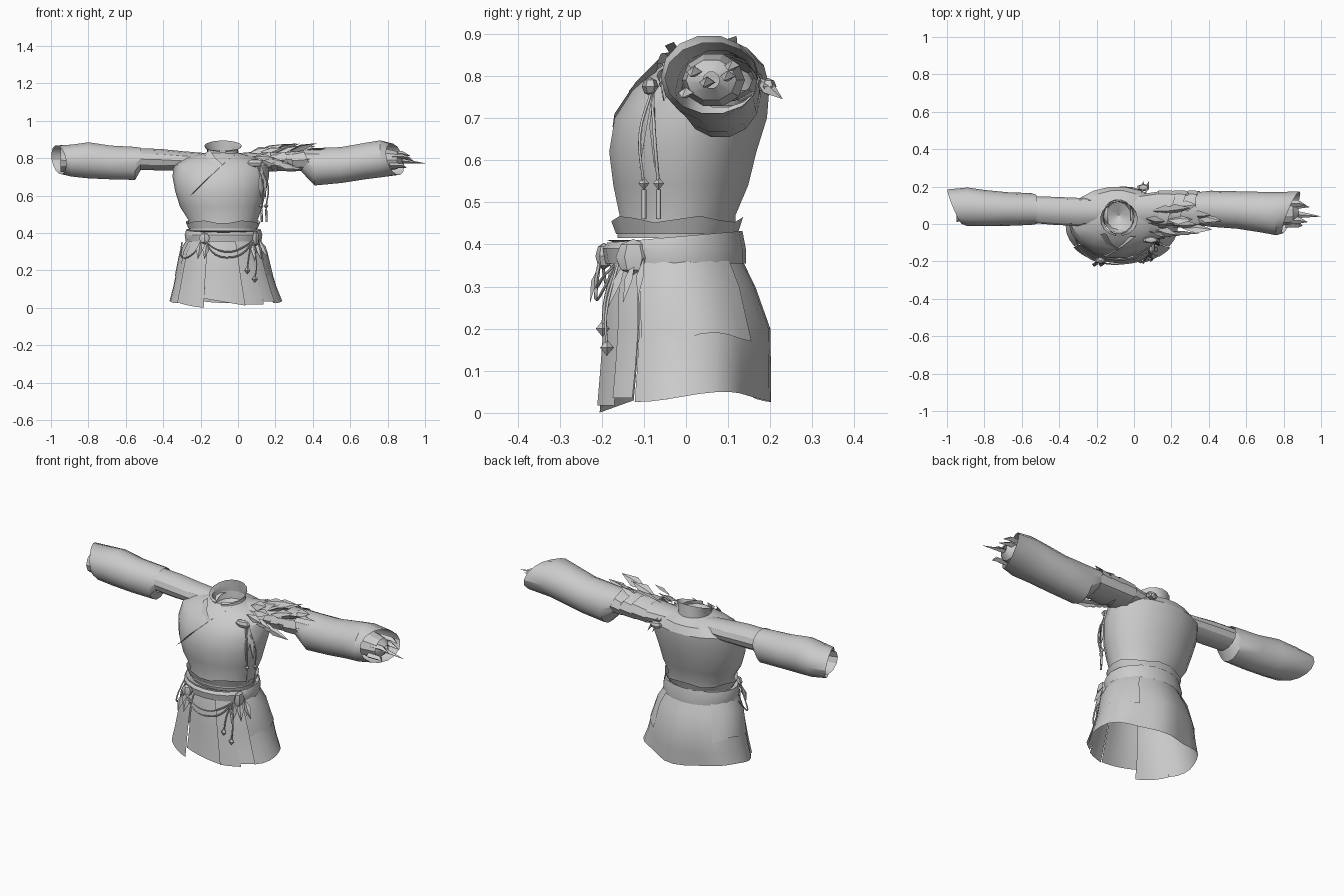
import bpy, bmesh, math, random
from mathutils import Vector

old = bpy.data.objects.get("Cube")
if old:
    bpy.data.objects.remove(old, do_unlink=True)
random.seed(4)

cloth = bpy.data.materials.new("grey cloth")
cloth.use_nodes = True
GREY = (0.6, 0.6, 0.6, 1)
cloth.diffuse_color = GREY
cloth.node_tree.nodes["Principled BSDF"].inputs["Base Color"].default_value = GREY


def finish(name, bm, angle=30):
    bmesh.ops.recalc_face_normals(bm, faces=bm.faces)
    mesh = bpy.data.meshes.new(name)
    bm.to_mesh(mesh)
    bm.free()
    obj = bpy.data.objects.new(name, mesh)
    bpy.context.collection.objects.link(obj)
    mesh.materials.append(cloth)
    bpy.ops.object.select_all(action="DESELECT")
    obj.select_set(True)
    bpy.context.view_layer.objects.active = obj
    bpy.ops.object.shade_smooth_by_angle(angle=math.radians(angle))


def loft(name, axis, rings, start=0, end=360, steps=20, grow=0, taper=0, hem=None, fold=None):
    """Skin oval rings, each given as position, then low and high on both cross axes."""
    bm = bmesh.new()
    closed = end - start == 360
    rows = []
    for r, (pos, lo, hi, low, high) in enumerate(rings):
        row = []
        t = r / (len(rings) - 1)
        squeeze = taper * t
        for i in range(steps if closed else steps + 1):
            a = math.radians(start + squeeze + (end - start - 2 * squeeze) * i / steps)
            out = grow + (fold(a) * t if fold else 0)
            u = (lo + hi) / 2 + ((hi - lo) / 2 + out) * math.cos(a)
            v = (low + high) / 2 + ((high - low) / 2 + out) * math.sin(a)
            p = pos + (hem(a) if hem and t == 1 else 0)
            row.append(bm.verts.new((u, v, p) if axis == "z" else (p, u, v)))
        rows.append(row)
    for a, b in zip(rows, rows[1:]):
        for i in range(steps):
            j = (i + 1) % len(a)
            bm.faces.new((a[i], a[j], b[j], b[i]))
    finish(name, bm)


def cord(name, points, radius=0.004):
    curve = bpy.data.curves.new(name, "CURVE")
    curve.dimensions = "3D"
    curve.bevel_depth = radius
    curve.bevel_resolution = 0
    curve.resolution_u = 4
    curve.use_fill_caps = True
    curve.materials.append(cloth)
    spline = curve.splines.new("BEZIER")
    spline.bezier_points.add(len(points) - 1)
    for bp, p in zip(spline.bezier_points, points):
        bp.co = p
        bp.handle_left_type = bp.handle_right_type = "AUTO"
    bpy.context.collection.objects.link(bpy.data.objects.new(name, curve))


def bead(name, at, size, sides=6, tiers=4):
    bm = bmesh.new()
    bmesh.ops.create_uvsphere(bm, u_segments=sides, v_segments=tiers, radius=1)
    bmesh.ops.scale(bm, vec=size, verts=bm.verts)
    bmesh.ops.translate(bm, vec=at, verts=bm.verts)
    finish(name, bm)


def blade(name, base, tip, width, up=(0, 0, 1), ridge=0.012):
    """Folded leaf shape with a raised spine."""
    base, tip, up = Vector(base), Vector(tip), Vector(up)
    side = (tip - base).cross(up).normalized() * width / 2
    lift = side.cross(tip - base).normalized() * ridge
    mid = base.lerp(tip, 0.5)
    bm = bmesh.new()
    b, t, m, l, r = [bm.verts.new(p) for p in (base, tip, mid + lift, mid + side, mid - side)]
    for f in ((b, l, m), (l, t, m), (t, r, m), (r, b, m)):
        bm.faces.new(f)
    finish(name, bm)


def lapel(name, path, width):
    """Strip of cloth lying just proud of the chest."""
    bm = bmesh.new()
    pairs = [(bm.verts.new((x, y, z)), bm.verts.new((x - width, y - 0.004, z - width * 0.8)))
             for x, y, z in path]
    for (a, b), (c, d) in zip(pairs, pairs[1:]):
        bm.faces.new((a, b, d, c))
    finish(name, bm)


# Bodice with a short flared hem, collar and neck lining
loft("bodice", "z", [
    (0.415, -0.26, 0.1, -0.165, 0.12), (0.47, -0.265, 0.105, -0.16, 0.12),
    (0.54, -0.31, 0.13, -0.175, 0.15), (0.62, -0.335, 0.15, -0.185, 0.17),
    (0.70, -0.35, 0.165, -0.172, 0.195), (0.765, -0.345, 0.165, -0.13, 0.2),
    (0.805, -0.28, 0.1, -0.085, 0.18), (0.83, -0.17, 0.0, -0.05, 0.13)], steps=18)
loft("bodice_hem", "z", [(0.425, -0.265, 0.105, -0.168, 0.125), (0.46, -0.28, 0.12, -0.18, 0.138)],
     steps=18, hem=lambda a: 0.008 * math.sin(5 * a))
loft("collar", "z", [(0.805, -0.17, 0.01, -0.06, 0.13), (0.845, -0.165, 0.0, -0.055, 0.125),
     (0.865, -0.18, 0.02, -0.065, 0.12)], start=-80, end=260, steps=16,
     hem=lambda a: 0.03 * math.sin(a))
loft("neck_lining", "z", [(0.83, -0.165, 0.0, -0.05, 0.125), (0.79, -0.15, -0.02, -0.03, 0.12),
                          (0.75, -0.085, -0.08, 0.045, 0.05)], steps=12)
lapel("left_lapel", [(0.01, -0.065, 0.84), (-0.06, -0.12, 0.785),
                     (-0.14, -0.17, 0.71), (-0.23, -0.168, 0.62)], 0.035)
lapel("right_lapel", [(-0.15, -0.05, 0.845), (-0.12, -0.105, 0.80), (-0.08, -0.135, 0.765)], 0.03)

# Waist sash, higher at the back
loft("sash", "z", [(0.355, -0.28, 0.125, -0.192, 0.142), (0.39, -0.285, 0.13, -0.198, 0.142),
                   (0.418, -0.277, 0.122, -0.187, 0.134)], hem=lambda a: 0.014 * math.sin(a))
loft("sash_lining", "z", [(0.41, -0.277, 0.122, -0.187, 0.132), (0.40, -0.25, 0.1, -0.155, 0.11)])

# Skirt: wide back and separate front panels
SKIRT = [(0.37, -0.265, 0.11, -0.18, 0.13), (0.3, -0.305, 0.15, -0.195, 0.163),
         (0.2, -0.33, 0.18, -0.203, 0.197), (0.11, -0.35, 0.21, -0.21, 0.197),
         (0.03, -0.37, 0.24, -0.218, 0.195)]
loft("skirt_back", "z", SKIRT, -33, 212, 22, hem=lambda a: 0.012 * math.sin(3 * a) + 0.008,
     fold=lambda a: -0.012 * max(0, math.sin(a)) * math.cos(6 * a + 0.6) - 0.004)
loft("right_front_panel", "z", SKIRT, 212, 248, 5, taper=0.5, grow=0.003,
     hem=lambda a: 0.04 + 0.075 * math.sin(a))
loft("centre_panel", "z", SKIRT, 246, 292, 5, grow=-0.008, taper=1, hem=lambda a: -0.05 * math.cos(a))
loft("left_front_panel", "z", SKIRT, 288, 312, 3, grow=0.004, taper=1, hem=lambda a: -0.012)
loft("left_side_panel", "z", SKIRT, 309, 328, 3, grow=0.006, taper=1, hem=lambda a: 0.005)

# Short draped flaps over both hips
for name, a, b in (("left_hip_flap", -30, 50), ("right_hip_flap", 135, 205)):
    loft(name, "z", SKIRT[:3], a, b, 8, grow=0.007,
         hem=lambda t: -0.025 * abs(math.cos(t)) + 0.015 * math.sin(5 * t))

# Right arm: fitted upper sleeve and wide cuff
loft("right_upper_sleeve", "x", [
    (-0.14, 0.0, 0.13, 0.745, 0.825), (-0.3, -0.01, 0.14, 0.735, 0.838),
    (-0.42, -0.005, 0.145, 0.735, 0.85), (-0.6, 0.01, 0.15, 0.74, 0.855)], steps=12)
loft("right_cuff", "x", [
    (-0.52, 0.0, 0.155, 0.735, 0.858), (-0.55, -0.005, 0.165, 0.682, 0.863),
    (-0.68, -0.01, 0.17, 0.685, 0.87), (-0.8, -0.012, 0.182, 0.69, 0.888),
    (-0.89, -0.012, 0.195, 0.70, 0.875), (-0.958, 0.0, 0.185, 0.715, 0.87)],
    steps=14, hem=lambda a: -0.04 * math.cos(a - 0.3))
loft("right_cuff_lining", "x", [(-0.95, 0.01, 0.175, 0.725, 0.855), (-0.85, 0.03, 0.14, 0.74, 0.83),
                                (-0.62, 0.07, 0.1, 0.78, 0.8)], steps=12)

# Left arm: wrapped upper sleeve, wide cuff and bindings
loft("left_upper_sleeve", "x", [
    (-0.02, 0.0, 0.15, 0.745, 0.825), (0.14, -0.01, 0.175, 0.735, 0.84),
    (0.28, -0.01, 0.165, 0.735, 0.85), (0.46, 0.0, 0.16, 0.745, 0.85)], steps=12)
loft("left_cuff", "x", [
    (0.34, -0.005, 0.17, 0.725, 0.852), (0.41, -0.015, 0.178, 0.652, 0.857),
    (0.55, -0.025, 0.175, 0.665, 0.862), (0.68, -0.045, 0.172, 0.685, 0.885),
    (0.76, -0.06, 0.17, 0.695, 0.898), (0.84, -0.05, 0.175, 0.71, 0.88)],
    steps=14, hem=lambda a: 0.045 * math.cos(a) - 0.02 * math.sin(a))
for i, x in enumerate((0.13, 0.21, 0.29)):
    loft(f"arm_wrap_{i}", "x", [(x, -0.02, 0.18, 0.728, 0.845), (x + 0.07, -0.018, 0.177, 0.727, 0.86)],
         steps=10, hem=lambda a: 0.03 * math.cos(a + i))

# Clawed glove inside the left cuff
loft("left_glove", "x", [(0.6, 0.0, 0.14, 0.73, 0.85), (0.78, -0.01, 0.14, 0.725, 0.855),
                         (0.85, 0.0, 0.12, 0.74, 0.84), (0.88, 0.04, 0.08, 0.77, 0.81)], steps=10)
for i, (y, z, reach) in enumerate(((0.05, 0.785, 1), (0.02, 0.81, 0.93), (0.1, 0.8, 0.94),
                                   (0.0, 0.76, 0.9), (0.11, 0.825, 0.92))):
    loft(f"claw_{i}", "x", [(0.81, y - 0.02, y + 0.02, z - 0.014, z + 0.014),
                            (0.88, y - 0.018, y + 0.018, z - 0.013, z + 0.013),
                            (reach, y - 0.01, y - 0.009, z - 0.012, z - 0.011)], steps=4)

# Feather plates on the left shoulder
for i in range(10):
    x = 0.06 + 0.028 * i
    y = 0.03 + 0.06 * math.sin(2.4 * i)
    base = (x, y, 0.825 + random.uniform(0, 0.015))
    tip = (x + random.uniform(0.1, 0.17), y + random.uniform(-0.04, 0.02), 0.85 + random.uniform(0, 0.035))
    blade(f"shoulder_feather_{i}", base, tip, 0.06, (0, random.uniform(-1, 1), 1))
for i in range(4):
    blade(f"front_feather_{i}", (0.08 + 0.03 * i, -0.04, 0.81 - 0.01 * i),
          (0.2 + 0.05 * i, -0.07 + 0.006 * i, 0.80 - 0.02 * i), 0.04, (0, -1, 0.5))
for i in range(2):
    blade(f"back_tuft_{i}", (0.04 + 0.02 * i, 0.16, 0.80), (0.05 + 0.03 * i, 0.23, 0.745), 0.035, (1, 0, 0.4))
bead("back_clasp", (0.05, 0.195, 0.775), (0.035, 0.02, 0.02))

# Chest clasp with hanging ribbons and pendants
bead("chest_clasp", (0.09, -0.085, 0.775), (0.045, 0.02, 0.022))
for i, (x, y) in enumerate(((0.125, -0.1), (0.15, -0.065))):
    cord(f"chest_cord_{i}", [(0.1, -0.08, 0.77), (x + 0.01, y - 0.01, 0.66), (x, y, 0.54)])
    bead(f"chest_bead_{i}", (x, y, 0.545), (0.013, 0.013, 0.016), 4, 2)
    cord(f"chest_drop_{i}", [(x, y, 0.53), (x + 0.003, y, 0.46)], 0.006)
    blade(f"chest_ribbon_{i}", (0.12, -0.075, 0.78), (x, y - 0.01, 0.58), 0.035, (0, -1, 0))

# Sash knots, swags and hanging charms
bead("right_knot", (-0.18, -0.195, 0.372), (0.032, 0.02, 0.032))
bead("left_knot", (0.095, -0.125, 0.37), (0.02, 0.042, 0.043))
for i, x in enumerate((-0.2, -0.165)):
    blade(f"right_knot_tail_{i}", (x, -0.2, 0.36), (x - 0.015, -0.228, 0.26), 0.035, (0, -1, 0))
for i, dip in enumerate((0.27, 0.3)):
    cord(f"front_swag_{i}", [(-0.18, -0.205, 0.36), (-0.12, -0.214, dip + 0.015), (-0.04, -0.21, dip),
                             (0.03, -0.195, dip + 0.025), (0.08, -0.16, 0.36)])
cord("right_swag", [(-0.19, -0.2, 0.36), (-0.24, -0.18, 0.29), (-0.3, -0.115, 0.27), (-0.3, -0.04, 0.35)])
for i, (x, y, z) in enumerate(((0.05, -0.198, 0.2), (0.09, -0.188, 0.155))):
    cord(f"charm_cord_{i}", [(0.075, -0.16, 0.36), (x + 0.01, -0.19, z + 0.08), (x, y, z)])
    bead(f"charm_{i}", (x, y, z), (0.016, 0.016, 0.02), 4, 2)
for i in range(3):
    blade(f"left_knot_tail_{i}", (0.08 + 0.015 * i, -0.14 + 0.02 * i, 0.37),
          (0.09 + 0.035 * i, -0.185 + 0.035 * i, 0.25 + 0.01 * i), 0.035, (0.5, -1, 0))
